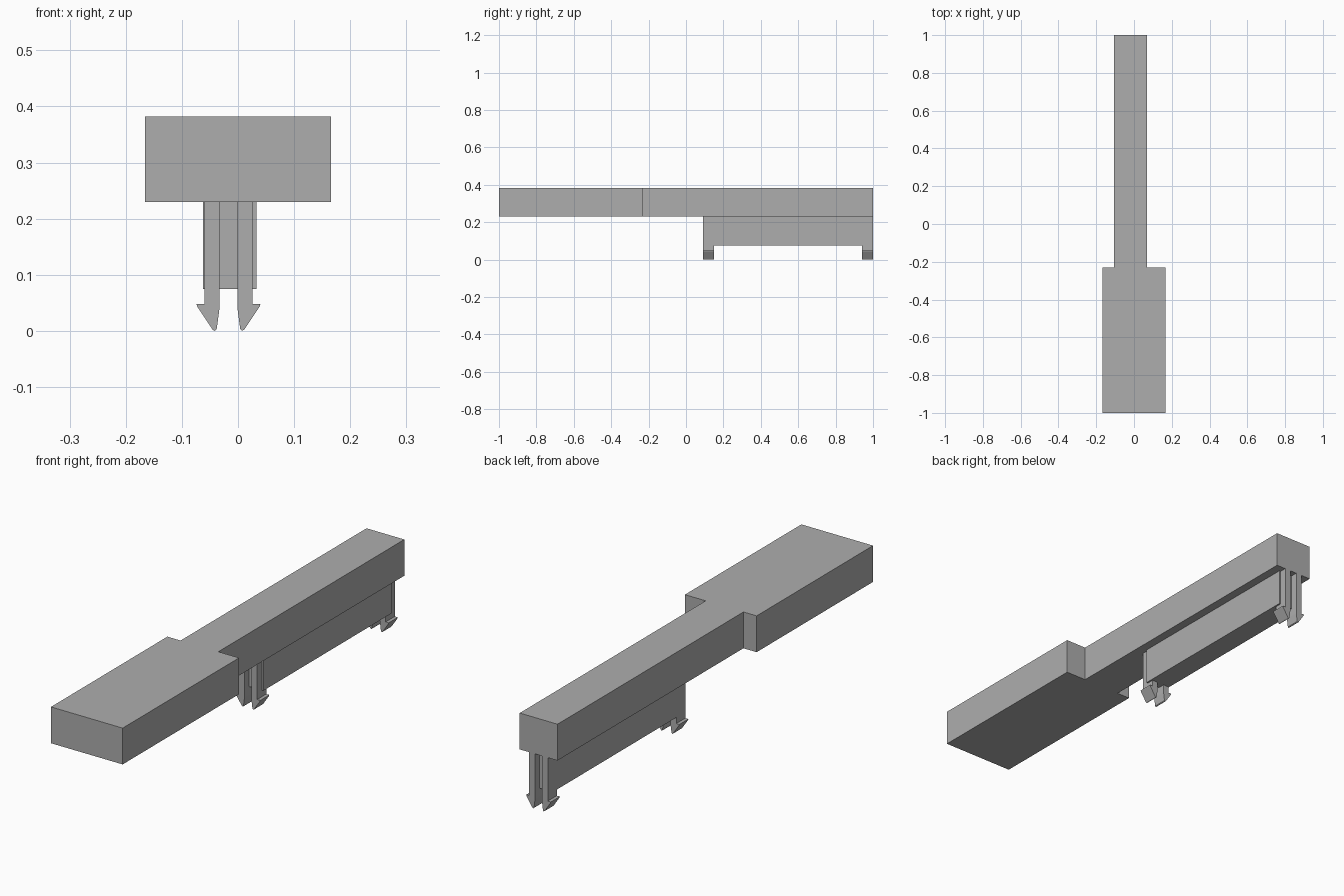
import bpy
import bmesh
from mathutils import Vector

cube = bpy.data.objects.get("Cube")
if cube:
    bpy.data.objects.remove(cube, do_unlink=True)

grey = bpy.data.materials.new("plain grey")
grey.use_nodes = True
colour = (0.42, 0.42, 0.42, 1)
grey.diffuse_color = colour
grey.node_tree.nodes["Principled BSDF"].inputs["Base Color"].default_value = colour


def prism(name, outline, direction):
    """Extrude a closed outline along a vector into a solid part."""
    bm = bmesh.new()
    face = bm.faces.new([bm.verts.new(p) for p in outline])
    result = bmesh.ops.extrude_face_region(bm, geom=[face], use_keep_orig=True)
    moved = [g for g in result["geom"] if isinstance(g, bmesh.types.BMVert)]
    bmesh.ops.translate(bm, verts=moved, vec=Vector(direction))
    bmesh.ops.recalc_face_normals(bm, faces=bm.faces[:])
    mesh = bpy.data.meshes.new(name)
    bm.to_mesh(mesh)
    bm.free()
    mesh.materials.append(grey)
    obj = bpy.data.objects.new(name, mesh)
    bpy.context.collection.objects.link(obj)
    return obj


BASE, TOP = 0.23, 0.382

# Flat body: wide grip at the front, narrow bar behind
body = [(-0.166, -1), (0.166, -1), (0.166, -0.23), (0.07, -0.23),
        (0.07, 1), (-0.105, 1), (-0.105, -0.23), (-0.166, -0.23)]
prism("body", [(x, y, BASE) for x, y in body], (0, 0, TOP - BASE))

# Rib hanging under the bar
rib = [(-0.062, 0.12), (0.033, 0.12), (0.033, 0.97), (-0.062, 0.97)]
prism("rib", [(x, y, 0.075) for x, y in rib], (0, 0, BASE - 0.075))

# Barbed snap prongs, a mirrored pair at each end of the rib
CENTRE = -0.017
prong = [(0.016, BASE), (0.043, BASE), (0.043, 0.048), (0.057, 0.048),
         (0.056, 0.044), (0.028, 0.002), (0.024, 0), (0.021, 0.003), (0.016, 0.04)]
for place, y in (("front", 0.09), ("rear", 0.94)):
    for side, sign in (("left", 1), ("right", -1)):
        outline = [(CENTRE + sign * x, y, z) for x, z in prong]
        prism(f"{place}_{side}_prong", outline, (0, 0.06, 0))
